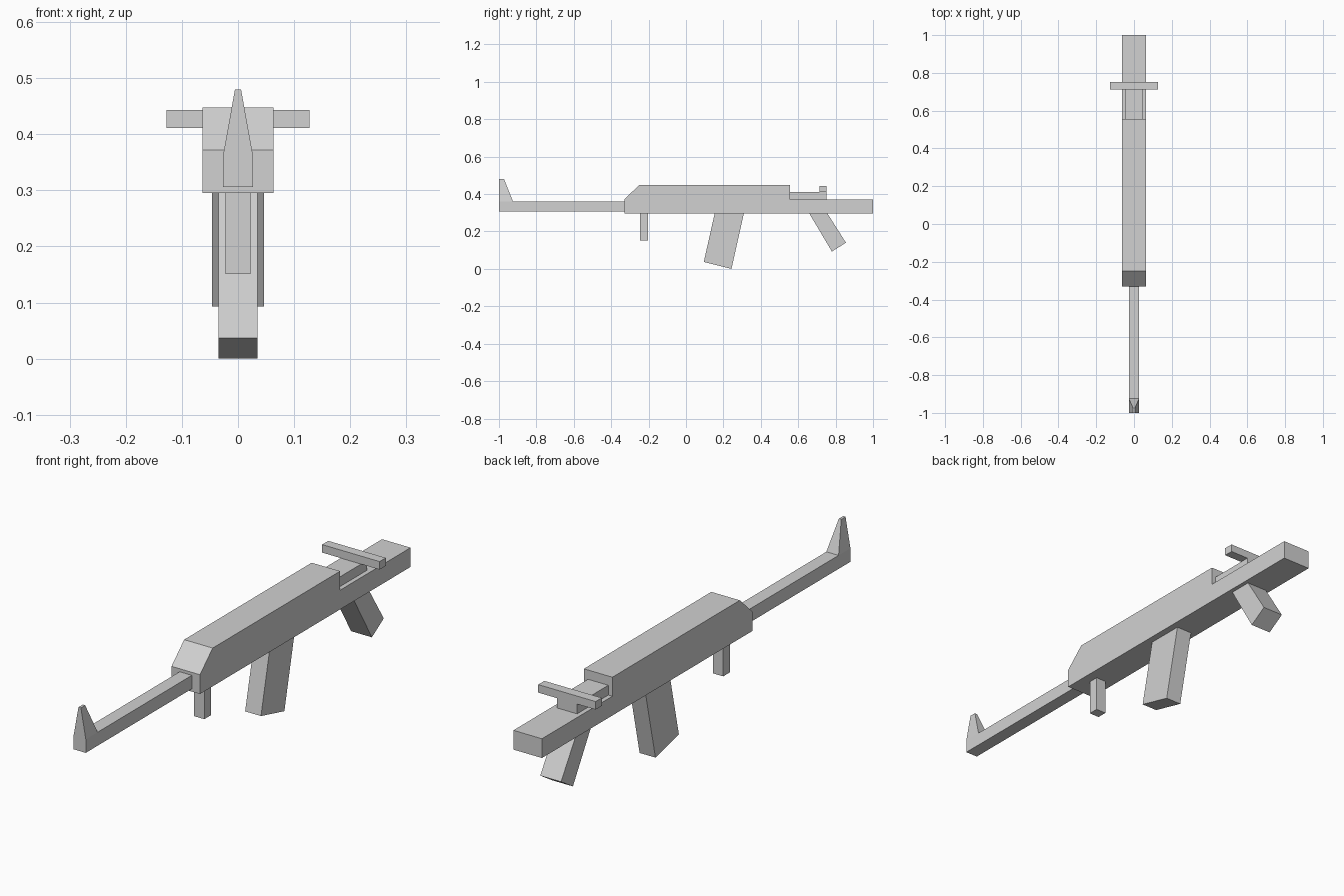
import bpy
import bmesh

default = bpy.data.objects.get("Cube")
if default:
    bpy.data.objects.remove(default, do_unlink=True)

# Single flat grey finish
grey = bpy.data.materials.new("plain_grey")
grey.use_nodes = True
colour = (0.64, 0.64, 0.64, 1)
grey.diffuse_color = colour
grey.node_tree.nodes["Principled BSDF"].inputs["Base Color"].default_value = colour


def slab(name, profile, half_width):
    """Extrude a (y, z) side profile symmetrically across x."""
    bm = bmesh.new()
    base = bm.faces.new([bm.verts.new((-half_width, y, z)) for y, z in profile])
    side = bmesh.ops.extrude_face_region(bm, geom=[base])["geom"]
    verts = [v for v in side if isinstance(v, bmesh.types.BMVert)]
    bmesh.ops.translate(bm, verts=verts, vec=(2 * half_width, 0, 0))
    bmesh.ops.recalc_face_normals(bm, faces=bm.faces)
    mesh = bpy.data.meshes.new(name)
    bm.to_mesh(mesh)
    bm.free()
    mesh.materials.append(grey)
    obj = bpy.data.objects.new(name, mesh)
    bpy.context.collection.objects.link(obj)
    return obj


def box(name, y0, y1, z0, z1, half_width):
    return slab(name, [(y0, z0), (y1, z0), (y1, z1), (y0, z1)], half_width)


# Main body with sloped nose and lowered stock
slab("body", [(-0.33, 0.295), (1, 0.295), (1, 0.372), (0.555, 0.372),
              (0.555, 0.448), (-0.25, 0.448), (-0.33, 0.372)], 0.063)

# Barrel, and front sight tapering to a narrow tip
box("barrel", -1, -0.33, 0.306, 0.36, 0.027)
sight = slab("front_sight", [(-1, 0.36), (-0.925, 0.36), (-0.973, 0.48), (-1, 0.48)], 0.027)
for v in sight.data.vertices:
    if v.co.z > 0.4:
        v.co.x *= 0.2

# Parts hanging under the body
box("front_peg", -0.245, -0.203, 0.151, 0.295, 0.0225)
slab("magazine", [(0.153, 0.295), (0.095, 0.037), (0.243, 0), (0.309, 0.295)], 0.035)
slab("rear_grip", [(0.66, 0.295), (0.78, 0.093), (0.855, 0.14), (0.757, 0.295)], 0.046)

# Rear rail with cross handle
box("rear_rail", 0.555, 0.752, 0.372, 0.411, 0.045)
box("cross_handle", 0.713, 0.752, 0.411, 0.443, 0.127)
